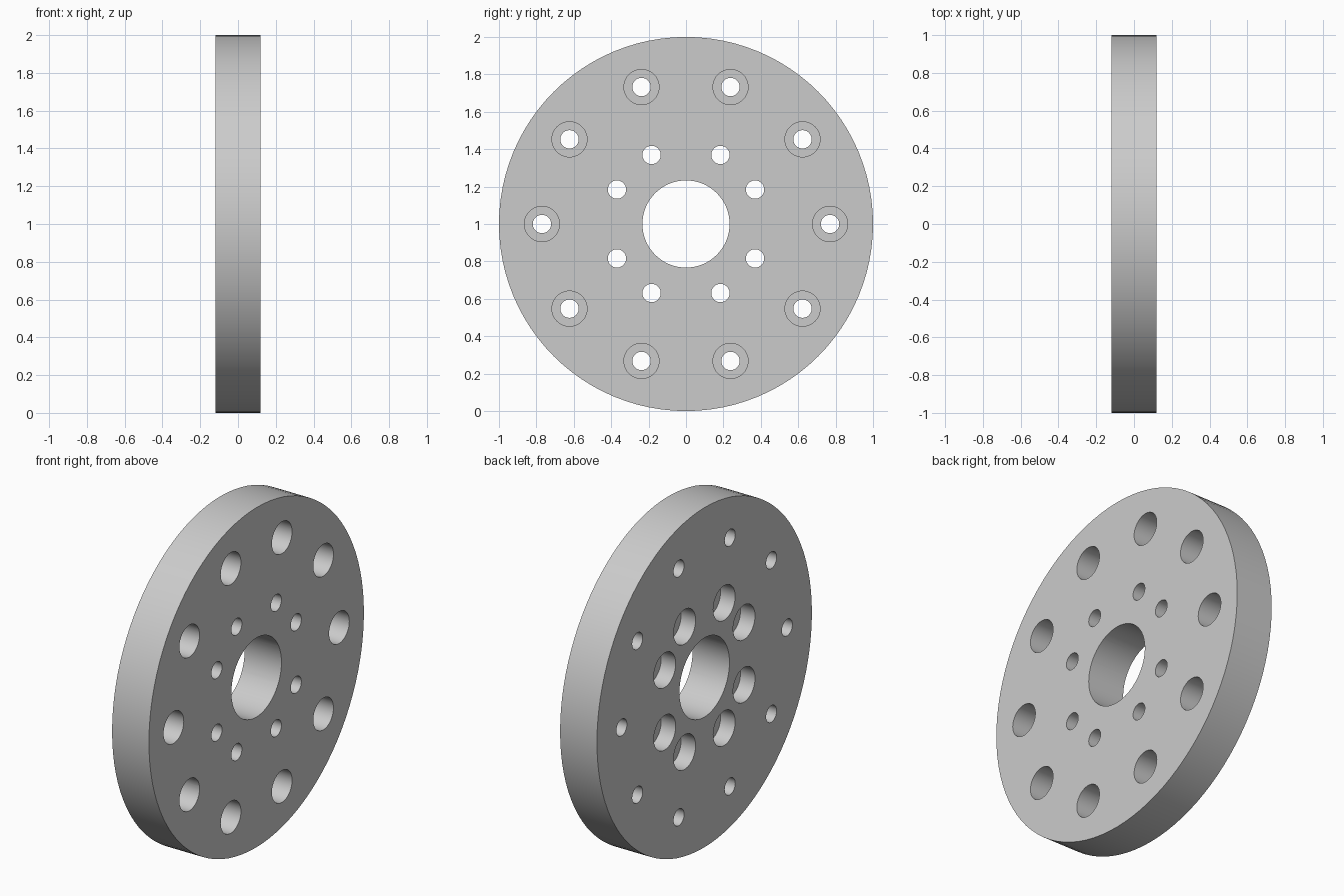
import bpy
import bmesh
import math
from mathutils import Matrix

if "Cube" in bpy.data.objects:
    bpy.data.objects.remove(bpy.data.objects["Cube"])

HALF = 0.12          # half thickness of the plate
TO_X = Matrix.Rotation(math.pi / 2, 4, 'Y')

steel = bpy.data.materials.new("plain grey")
steel.use_nodes = True
GREY = (0.6, 0.6, 0.6, 1)
steel.diffuse_color = GREY
steel.node_tree.nodes["Principled BSDF"].inputs["Base Color"].default_value = GREY


def lathe(bm, profile, segments, y=0, z=0):
    """Closed solid turned about the x axis from (x, radius) steps."""
    rings = []
    for x, r in profile:
        angles = [2 * math.pi * i / segments for i in range(segments)]
        rings.append([bm.verts.new((x, y + r * math.cos(a), z + 1 + r * math.sin(a)))
                      for a in angles])
    for low, high in zip(rings, rings[1:]):
        for i in range(segments):
            j = (i + 1) % segments
            bm.faces.new((low[i], low[j], high[j], high[i]))
    bm.faces.new(rings[0][::-1])
    bm.faces.new(rings[-1])


def finish(name, bm):
    bmesh.ops.recalc_face_normals(bm, faces=bm.faces)
    mesh = bpy.data.meshes.new(name)
    bm.to_mesh(mesh)
    bm.free()
    mesh.materials.append(steel)
    obj = bpy.data.objects.new(name, mesh)
    bpy.context.collection.objects.link(obj)
    return obj


# Round plate
bm = bmesh.new()
lathe(bm, [(-HALF, 1), (HALF, 1)], 96)
plate = finish("flange_plate", bm)

# Cutter: centre bore and both rings of counterbored bolt holes
bm = bmesh.new()
OUT = HALF + 0.05
lathe(bm, [(-OUT, 0.233), (OUT, 0.233)], 64)

outer_step = HALF - 0.13
for i in range(10):
    a = math.radians(36 * i)
    lathe(bm, [(-OUT, 0.049), (outer_step, 0.049), (outer_step, 0.094), (OUT, 0.094)],
          40, 0.77 * math.cos(a), 0.77 * math.sin(a))

inner_step = -HALF + 0.095
for y, z in ((0.369, 0.184), (0.184, 0.369)):
    for sy in (-1, 1):
        for sz in (-1, 1):
            lathe(bm, [(-OUT, 0.102), (inner_step, 0.102), (inner_step, 0.049), (OUT, 0.049)],
                  40, sy * y, sz * z)
cutter = finish("hole_cutter", bm)
cutter.hide_render = True

# Drill the plate, then drop the cutter
cut = plate.modifiers.new("drill holes", 'BOOLEAN')
cut.operation = 'DIFFERENCE'
cut.solver = 'EXACT'
cut.object = cutter
bpy.context.view_layer.objects.active = plate
plate.select_set(True)
bpy.ops.object.modifier_apply(modifier=cut.name)
bpy.data.objects.remove(cutter)

bpy.ops.object.shade_smooth_by_angle(angle=math.radians(30))
